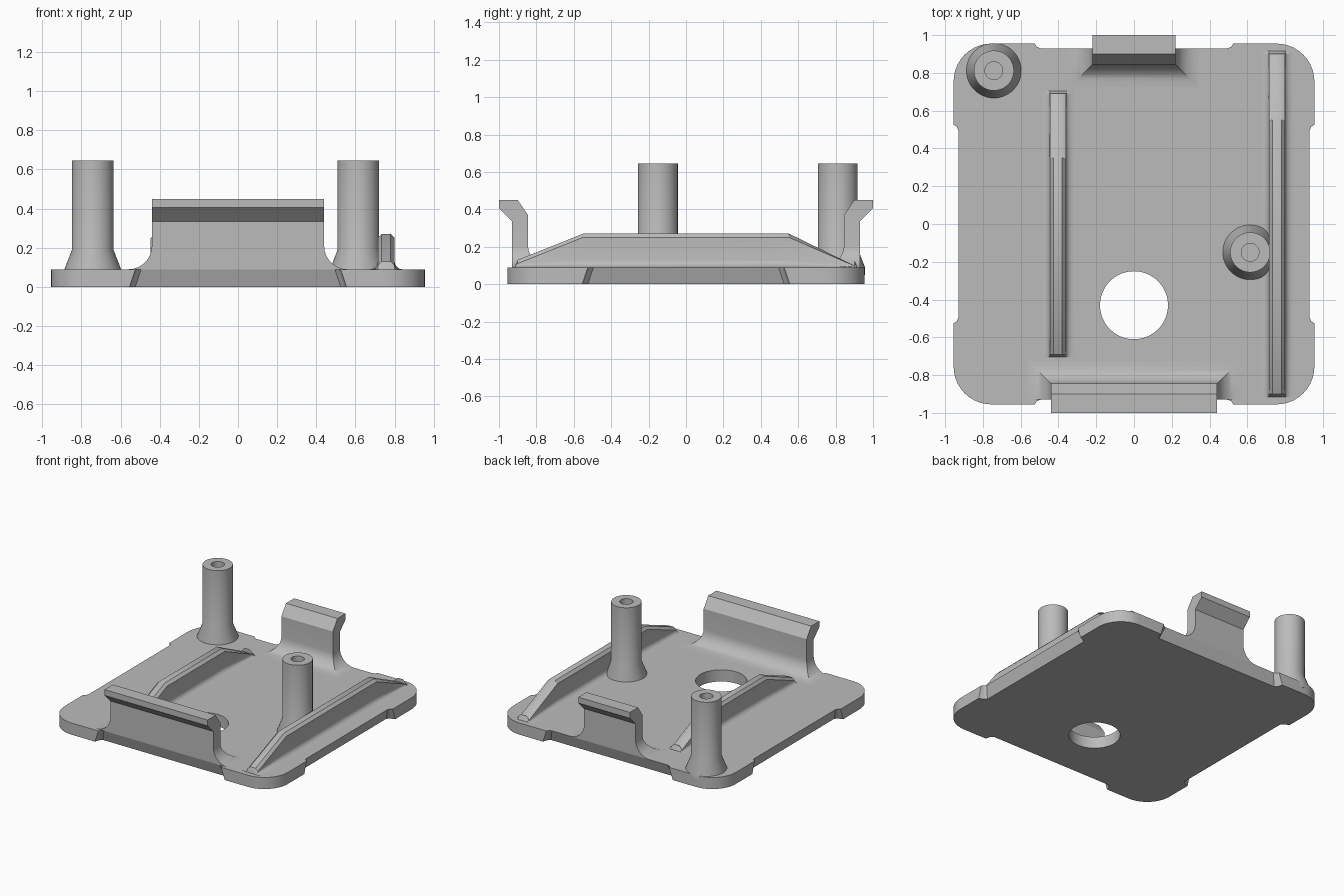
import bpy, bmesh
from math import sin, cos, pi, radians

old = bpy.data.objects.get("Cube")
if old:
    bpy.data.objects.remove(old, do_unlink=True)

grey = bpy.data.materials.new("plain grey")
grey.use_nodes = True
COLOUR = (0.5, 0.5, 0.5, 1)
grey.diffuse_color = COLOUR
grey.node_tree.nodes["Principled BSDF"].inputs["Base Color"].default_value = COLOUR

TOP = 0.09  # top surface of the plate


def loft(name, rings, caps=True, closed=False):
    """Skin a list of equal-length point rings into one object."""
    bm = bmesh.new()
    loops = [[bm.verts.new(p) for p in ring] for ring in rings]
    pairs = list(zip(loops, loops[1:]))
    if closed:
        pairs.append((loops[-1], loops[0]))
    for a, b in pairs:
        for i in range(len(a)):
            j = (i + 1) % len(a)
            bm.faces.new((a[i], a[j], b[j], b[i]))
    if caps:
        bm.faces.new(loops[0][::-1])
        bm.faces.new(loops[-1])
    bmesh.ops.remove_doubles(bm, verts=bm.verts, dist=1e-5)
    bmesh.ops.recalc_face_normals(bm, faces=bm.faces)
    mesh = bpy.data.meshes.new(name)
    bm.to_mesh(mesh)
    bm.free()
    mesh.materials.append(grey)
    obj = bpy.data.objects.new(name, mesh)
    bpy.context.collection.objects.link(obj)
    return obj


def activate(obj):
    bpy.ops.object.select_all(action='DESELECT')
    obj.select_set(True)
    bpy.context.view_layer.objects.active = obj


def smooth(obj):
    activate(obj)
    bpy.ops.object.shade_smooth_by_angle(angle=radians(28))


def circle(x, y, z, r, n=48):
    return [(x + r * cos(2 * pi * i / n), y + r * sin(2 * pi * i / n), z) for i in range(n)]


# Plate: rounded corners, with a drafted recess along each side
def plate_ring(z, draft):
    half, r = 0.955, 0.2
    side = [(0.525 + draft, half), (0.515 + draft, 0.938 - draft / 2), (0.495 + draft, 0.93 - draft)]
    # one side and the corner after it, walking along the +x edge towards +y
    base = [(d, -a) for a, d in side] + [(d, a) for a, d in reversed(side)]
    for i in range(11):
        t = pi / 2 * i / 10
        base.append((half - r + r * cos(t), half - r + r * sin(t)))
    ring = []
    for k in range(4):
        c, s = round(cos(k * pi / 2)), round(sin(k * pi / 2))
        ring += [(x * c - y * s, x * s + y * c, z) for x, y in base]
    return ring


plate = loft("base_plate", [plate_ring(0, 0.03), plate_ring(TOP, 0)])
cutter = loft("hole_cutter", [circle(0, -0.43, -0.2, 0.18, 64), circle(0, -0.43, 0.3, 0.18, 64)])
cutter.hide_render = True
cut = plate.modifiers.new("round_hole", 'BOOLEAN')
cut.operation = 'DIFFERENCE'
cut.solver = 'EXACT'
cut.object = cutter
activate(plate)
bpy.ops.object.modifier_apply(modifier=cut.name)
bpy.data.objects.remove(cutter, do_unlink=True)
smooth(plate)


# Clips: upright wall with a flared, mitred foot and an outward hook
def clip(name, half, side):
    radius, steps = 0.12, 8
    spec = []  # half width, outer y, outer z, inner y, inner z
    for i in range(steps, -1, -1):
        t = pi / 2 * i / steps
        off = radius * (1 - cos(t))
        z = TOP + radius * (1 - sin(t))
        spec.append((half + off, 0.93, z, 0.845 - off, z))
    spec += [(half, 0.93, 0.335, 0.845, 0.37),
             (half, 1.0, 0.405, 0.9, 0.45),
             (half, 1.0, 0.45, 0.9, 0.45)]
    rings = [[(-h, side * yo, zo), (h, side * yo, zo), (h, side * yi, zi), (-h, side * yi, zi)]
             for h, yo, zo, yi, zi in spec]
    smooth(loft(name, rings))


clip("front_clip", 0.44, -1)
clip("back_clip", 0.22, 1)


# Posts: conical foot, straight shaft and a blind screw hole
def post(name, x, y):
    profile = [(0.145, 0.05), (0.145, TOP), (0.106, 0.19), (0.106, 0.645),
               (0.047, 0.645), (0.047, 0.3)]
    smooth(loft(name, [circle(x, y, z, r) for r, z in profile]))


post("back_post", -0.742, 0.812)
post("side_post", 0.615, -0.15)


# Ribs: chamfered top, sloping ends and a small fillet at the foot
def rib(name, x, length, flat):
    w, f, low = 0.043, 0.04, 0.13
    rings = []
    for y, h in ((-length, low), (-flat, 0.27), (flat, 0.27), (length, low)):
        knee = min(TOP + f, h - 0.02)
        rise = knee - TOP
        half = [(w + f, TOP)]
        for i in range(4, -1, -1):
            t = pi / 2 * i / 5
            half.append((w + f * (1 - cos(t)), TOP + rise * (1 - sin(t))))
        half += [(w, h - 0.02), (w - 0.02, h)]
        outline = half + [(-a, z) for a, z in reversed(half)]
        rings.append([(x + a, y, z) for a, z in outline])
    # taper the ends down onto the plate
    for index, sign in ((0, -1), (len(rings), 1)):
        source = rings[0] if sign < 0 else rings[-1]
        foot = [(p[0], p[1] + sign * 0.015, min(p[2], TOP + 0.002)) for p in source]
        rings.insert(index, foot)
    smooth(loft(name, rings))


rib("long_rib", 0.757, 0.9, 0.55)
rib("short_rib", -0.403, 0.69, 0.35)
